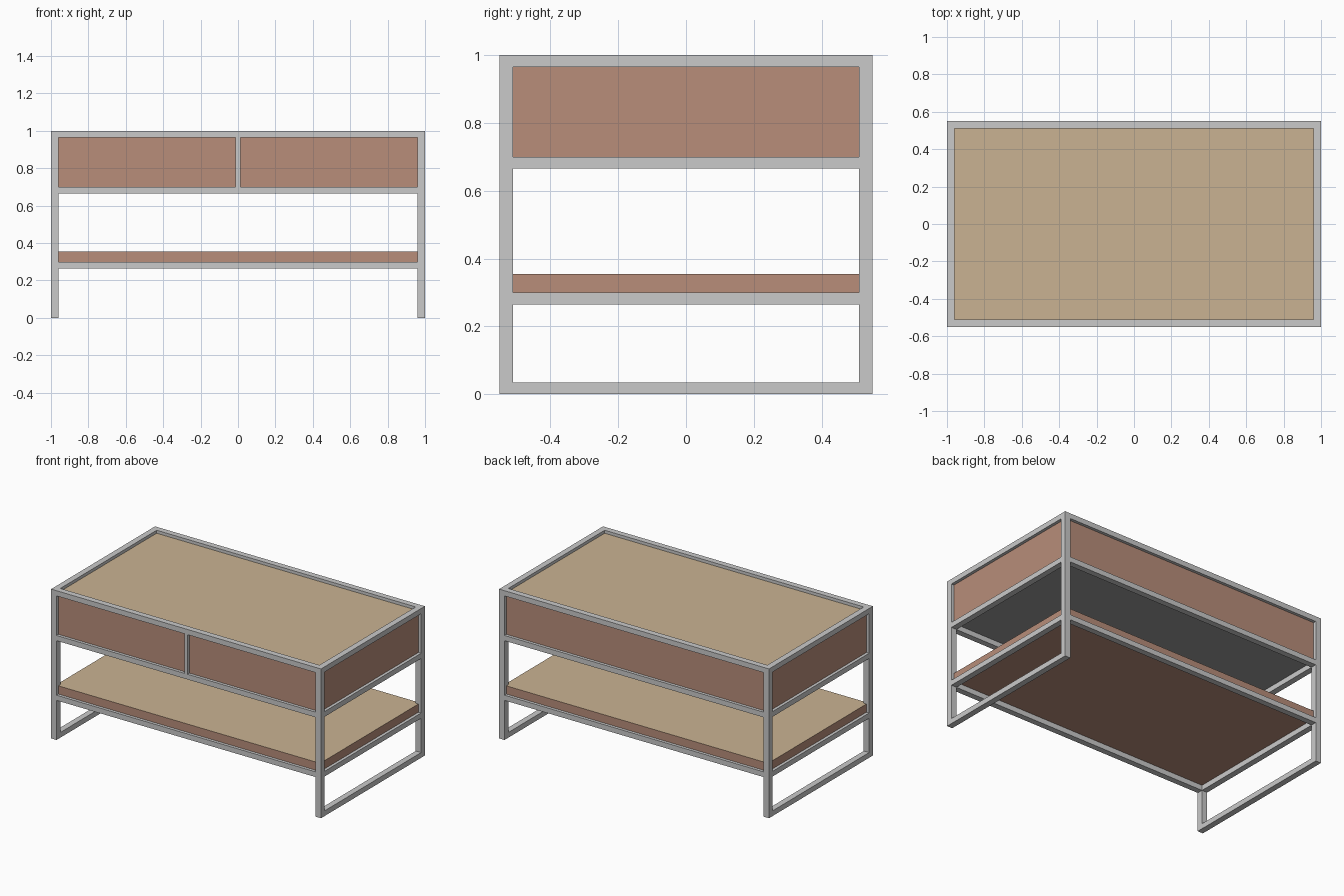
import bpy
import bmesh
from mathutils import Matrix, Vector

cube = bpy.data.objects.get("Cube")
if cube:
    bpy.data.objects.remove(cube, do_unlink=True)


def material(name, rgb):
    mat = bpy.data.materials.new(name)
    mat.use_nodes = True
    mat.diffuse_color = (*rgb, 1)
    mat.node_tree.nodes["Principled BSDF"].inputs["Base Color"].default_value = (*rgb, 1)
    return mat


STEEL = material("light grey steel", (0.59, 0.59, 0.59))
BROWN = material("reddish brown wood", (0.48, 0.27, 0.195))
TAN = material("tan wood", (0.59, 0.45, 0.29))
GREY = material("mid grey underside", (0.33, 0.33, 0.33))


def box(name, low, high, sides, top=None, bottom=None):
    """Box between two corners, with its own colours for top and bottom."""
    low, high = Vector(low), Vector(high)
    bm = bmesh.new()
    bmesh.ops.create_cube(bm, size=1, matrix=Matrix.Translation((low + high) / 2)
                          @ Matrix.Diagonal((*(high - low), 1)))
    bm.normal_update()
    mats = [sides, top or sides, bottom or sides]
    for face in bm.faces:
        face.material_index = 1 if face.normal.z > 0.5 else 2 if face.normal.z < -0.5 else 0
    mesh = bpy.data.meshes.new(name)
    bm.to_mesh(mesh)
    bm.free()
    for mat in mats:
        mesh.materials.append(mat)
    obj = bpy.data.objects.new(name, mesh)
    bpy.context.collection.objects.link(obj)
    return obj


X, Y = 1.0, 0.55            # outer half sizes of the frame
W, H = 0.04, 0.035          # tube width and height
INSET = 0.02                # panels sit back from the frame
IX, IY = X - W, Y - W

# Legs and side rails, including the floor runners
for side, sx in (("left", 1), ("right", -1)):
    x0, x1 = sorted((sx * IX, sx * X))
    for end, sy in (("front", -1), ("back", 1)):
        y0, y1 = sorted((sy * IY, sy * Y))
        box(f"{end}_{side}_leg", (x0, y0, 0), (x1, y1, 1), STEEL)
    for level, z in (("floor", 0), ("shelf", 0.265), ("cabinet", 0.665), ("top", 0.965)):
        box(f"{side}_{level}_rail", (x0, -IY, z), (x1, IY, z + H), STEEL)

# Front and back rails
for end, sy in (("front", -1), ("back", 1)):
    y0, y1 = sorted((sy * IY, sy * Y))
    for level, z in (("shelf", 0.265), ("cabinet", 0.665), ("top", 0.965)):
        box(f"{end}_{level}_rail", (-IX, y0, z), (IX, y1, z + H), STEEL)

# Upright between the two drawer fronts
box("drawer_divider", (-0.0125, -Y, 0.7), (0.0125, -IY, 0.965), STEEL)

# Cabinet body with the table top, and the lower shelf
PX, PY = X - INSET, Y - INSET
box("cabinet", (-PX, -PY, 0.7), (PX, PY, 0.965), BROWN, TAN, GREY)
box("table_top", (-IX, -IY, 0.965), (IX, IY, 0.98), TAN)
box("shelf", (-PX, -PY, 0.3), (PX, PY, 0.355), BROWN, TAN)
